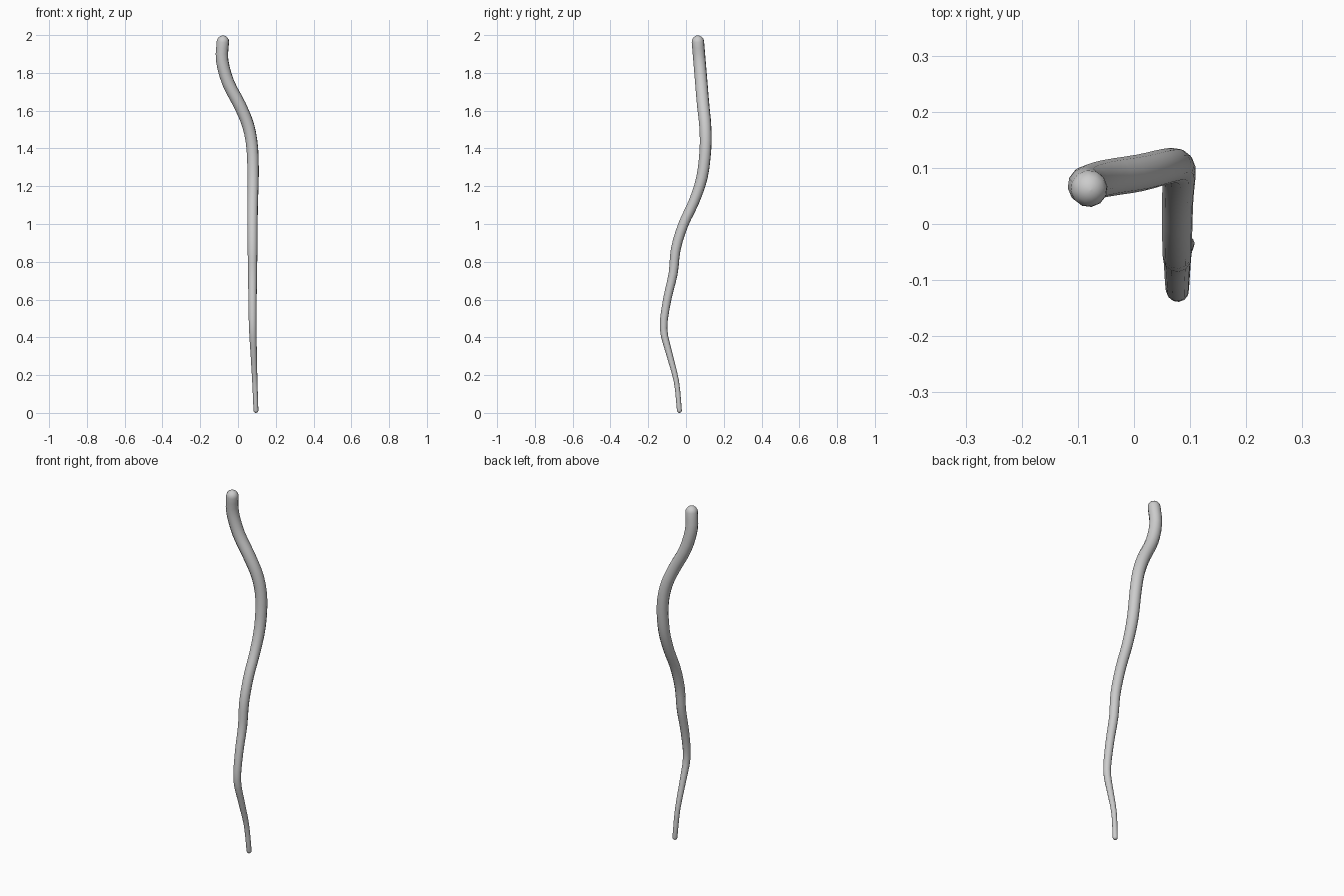
import bpy, math
from mathutils import Vector

if "Cube" in bpy.data.objects:
    bpy.data.objects.remove(bpy.data.objects["Cube"])

# Centre line of the stick: x, y, z, radius
KEYS = [(0.095, -0.035, 0.015, 0.013), (0.089, -0.051, 0.17, 0.014),
        (0.083, -0.090, 0.32, 0.017), (0.078, -0.119, 0.45, 0.020),
        (0.077, -0.100, 0.60, 0.022), (0.077, -0.068, 0.74, 0.024),
        (0.077, -0.054, 0.87, 0.026), (0.077, -0.014, 1.00, 0.027),
        (0.078, 0.042, 1.12, 0.028), (0.080, 0.085, 1.25, 0.030),
        (0.076, 0.103, 1.40, 0.031), (0.055, 0.102, 1.52, 0.032),
        (0.010, 0.091, 1.63, 0.033), (-0.052, 0.081, 1.75, 0.033),
        (-0.084, 0.071, 1.87, 0.033), (-0.080, 0.063, 1.967, 0.033)]


def smooth_path(keys, steps=3):
    """Catmull-Rom interpolation through the keys."""
    k = [Vector(p) for p in keys]
    k = [2 * k[0] - k[1]] + k + [2 * k[-1] - k[-2]]
    out = []
    for a, b, c, d in zip(k, k[1:], k[2:], k[3:]):
        for i in range(steps):
            t = i / steps
            out.append(0.5 * (2 * b + (c - a) * t + (2 * a - 5 * b + 4 * c - d) * t * t
                              + (3 * b - a - 3 * c + d) * t ** 3))
    return out + [k[-2]]


def rounded_end(end, before):
    """Extra points that close an end with a dome."""
    p, r = end.to_3d(), end.w
    d = (p - before.to_3d()).normalized()
    return [Vector((*(p + d * r * math.sin(a)), max(r * math.cos(a), 0.0005)))
            for a in (math.radians(v) for v in (22, 45, 65, 80, 90))]


path = smooth_path(KEYS)
path = rounded_end(path[0], path[1])[::-1] + path + rounded_end(path[-1], path[-2])

# Tapered round tube along the path
curve = bpy.data.curves.new("wavy_stick", 'CURVE')
curve.dimensions = '3D'
curve.bevel_depth = 1.0
curve.bevel_resolution = 4
curve.use_fill_caps = True
spline = curve.splines.new('POLY')
spline.points.add(len(path) - 1)
for pt, v in zip(spline.points, path):
    pt.co = (v.x, v.y, v.z, 1)
    pt.radius = v.w
    
stick = bpy.data.objects.new("wavy_stick", curve)
bpy.context.collection.objects.link(stick)
bpy.context.view_layer.objects.active = stick
stick.select_set(True)
bpy.ops.object.convert(target='MESH')

# Stand it on the ground
stick = bpy.context.object
low = min(v.co.z for v in stick.data.vertices)
for v in stick.data.vertices:
    v.co.z -= low
bpy.ops.object.shade_smooth_by_angle(angle=math.radians(50))
